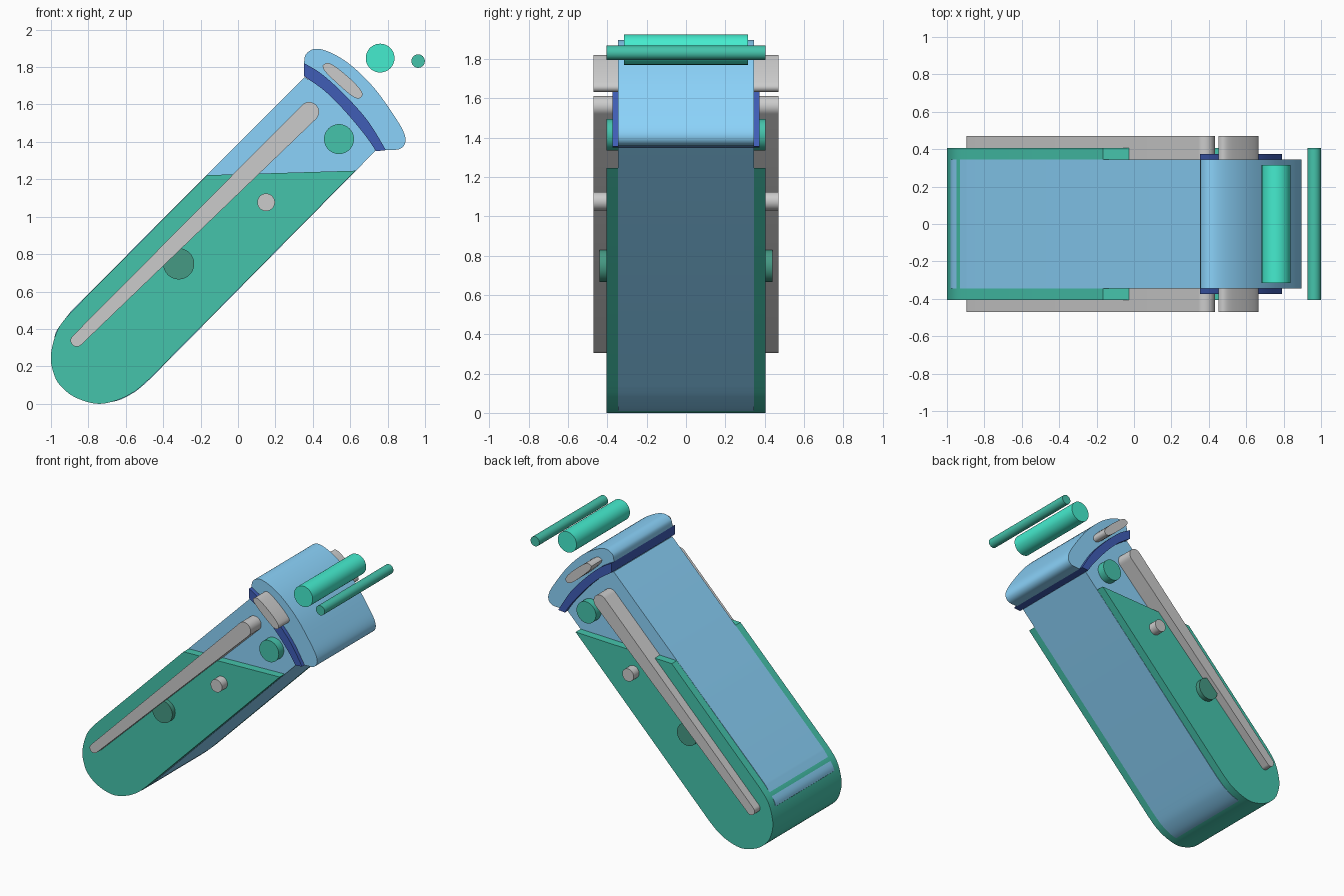
import bpy, bmesh, math

if "Cube" in bpy.data.objects:
    bpy.data.objects.remove(bpy.data.objects["Cube"])


def curve(pts, n=6):
    """Catmull-Rom samples through (x, z) points, excluding the last one."""
    p = [pts[0]] + pts + [pts[-1]]
    out = []
    for i in range(1, len(p) - 2):
        a, b, c, d = p[i - 1:i + 3]
        for k in range(n):
            t = k / n
            out.append(tuple(0.5 * (2 * b[j] + (c[j] - a[j]) * t
                       + (2 * a[j] - 5 * b[j] + 4 * c[j] - d[j]) * t * t
                       + (3 * b[j] - a[j] - 3 * c[j] + d[j]) * t ** 3) for j in (0, 1)))
    return out


def circle(x, z, r, n=48):
    return [(x + r * math.cos(2 * math.pi * i / n), z + r * math.sin(2 * math.pi * i / n)) for i in range(n)]


def tapered_bar(a, ra, b, rb, n=16):
    """Outline of a rounded bar with a different radius at each end."""
    ang = math.atan2(b[1] - a[1], b[0] - a[0])
    tilt = math.acos((ra - rb) / math.dist(a, b))
    out = []
    for (cx, cz), r, s, e in ((b, rb, ang - tilt, ang + tilt),
                              (a, ra, ang + tilt, ang - tilt + 2 * math.pi)):
        for i in range(n + 1):
            t = s + (e - s) * i / n
            out.append((cx + r * math.cos(t), cz + r * math.sin(t)))
    return out


def slab(name, outline, half_width, color=None):
    """Extrude a front-view outline symmetrically along y."""
    bm = bmesh.new()
    face = bm.faces.new([bm.verts.new((x, -half_width, z)) for x, z in outline])
    geom = bmesh.ops.extrude_face_region(bm, geom=[face])["geom"]
    for v in geom:
        if isinstance(v, bmesh.types.BMVert):
            v.co.y = half_width
    bmesh.ops.recalc_face_normals(bm, faces=bm.faces)
    mesh = bpy.data.meshes.new(name)
    bm.to_mesh(mesh)
    bm.free()
    obj = bpy.data.objects.new(name, mesh)
    bpy.context.collection.objects.link(obj)
    if color:
        mat = bpy.data.materials.get(color) or bpy.data.materials.new(color)
        mat.diffuse_color = (*COLORS[color], 1)
        mat.use_nodes = True
        mat.node_tree.nodes["Principled BSDF"].inputs["Base Color"].default_value = mat.diffuse_color
        mesh.materials.append(mat)
    bpy.ops.object.select_all(action='DESELECT')
    obj.select_set(True)
    bpy.context.view_layer.objects.active = obj
    bpy.ops.object.shade_smooth_by_angle(angle=math.radians(30))


COLORS = {
    "blue": (0.26, 0.65, 0.96),
    "navy": (0.05, 0.11, 0.47),
    "green": (0.06, 0.55, 0.41),
    "bright_green": (0.06, 0.84, 0.62),
    "dark_green": (0.06, 0.32, 0.23),
}

# liquid: rounded bottom, straight walls, level top
bottom = [(-.888, .495), (-.963, .398), (-1, .265), (-.988, .17), (-.952, .099), (-.872, .035),
          (-.754, 0), (-.647, .019), (-.551, .067), (-.471, .136)]
slab("liquid", curve(bottom) + [bottom[-1], (.628, 1.246), (.23, 1.234), (-.166, 1.222)], .405, "green")

# glass tube, a hair outside the liquid walls and inset at the round end
left = curve([(-.891, .497), (-.964, .400), (-.982, .355)])
right = curve([(-.75, .003), (-.646, .016), (-.549, .065), (-.468, .134)])
mouth = curve([(.735, 1.352), (.685, 1.438), (.578, 1.567), (.468, 1.677), (.355, 1.746)])
slab("glass_tube", left + [(-.982, .355)] + right + [(-.468, .134)] + mouth + [(.355, 1.746)], .345, "blue")

# lip and the shadow band beneath it share one curve
seam = [(.791, 1.356), (.695, 1.511), (.572, 1.65), (.449, 1.762), (.353, 1.821)]
rim = [(.353, 1.821), (.364, 1.87), (.417, 1.898), (.503, 1.874), (.61, 1.805), (.733, 1.682),
       (.84, 1.532), (.888, 1.447), (.893, 1.393), (.861, 1.361), (.791, 1.356)]
under = [(.353, 1.751), (.465, 1.671), (.572, 1.564), (.679, 1.436), (.738, 1.35)]
slab("lip", curve(rim) + curve(seam), .345, "blue")
slab("lip_band", curve(seam) + [seam[-1]] + curve(under) + [under[-1]], .375, "navy")

# grey reflections
slab("long_highlight", tapered_bar((-.862, .338), .033, (.38, 1.56), .053), .47)
glint = [(.452, 1.808), (.478, 1.822), (.52, 1.803), (.6, 1.738), (.656, 1.678), (.664, 1.648),
         (.640, 1.632), (.597, 1.655), (.52, 1.722), (.463, 1.78), (.452, 1.808)]
slab("lip_highlight", curve(glint, 4), .47)
slab("small_bubble", circle(.15, 1.077, .047), .47)

# bubbles inside and outside the tube
slab("upper_bubble", circle(.54, 1.415, .08), .405, "green")
slab("lower_bubble", circle(-.317, .748, .083), .44, "dark_green")
slab("large_drop", circle(.76, 1.848, .077), .315, "bright_green")
slab("small_drop", circle(.963, 1.832, .036), .405, "green")
